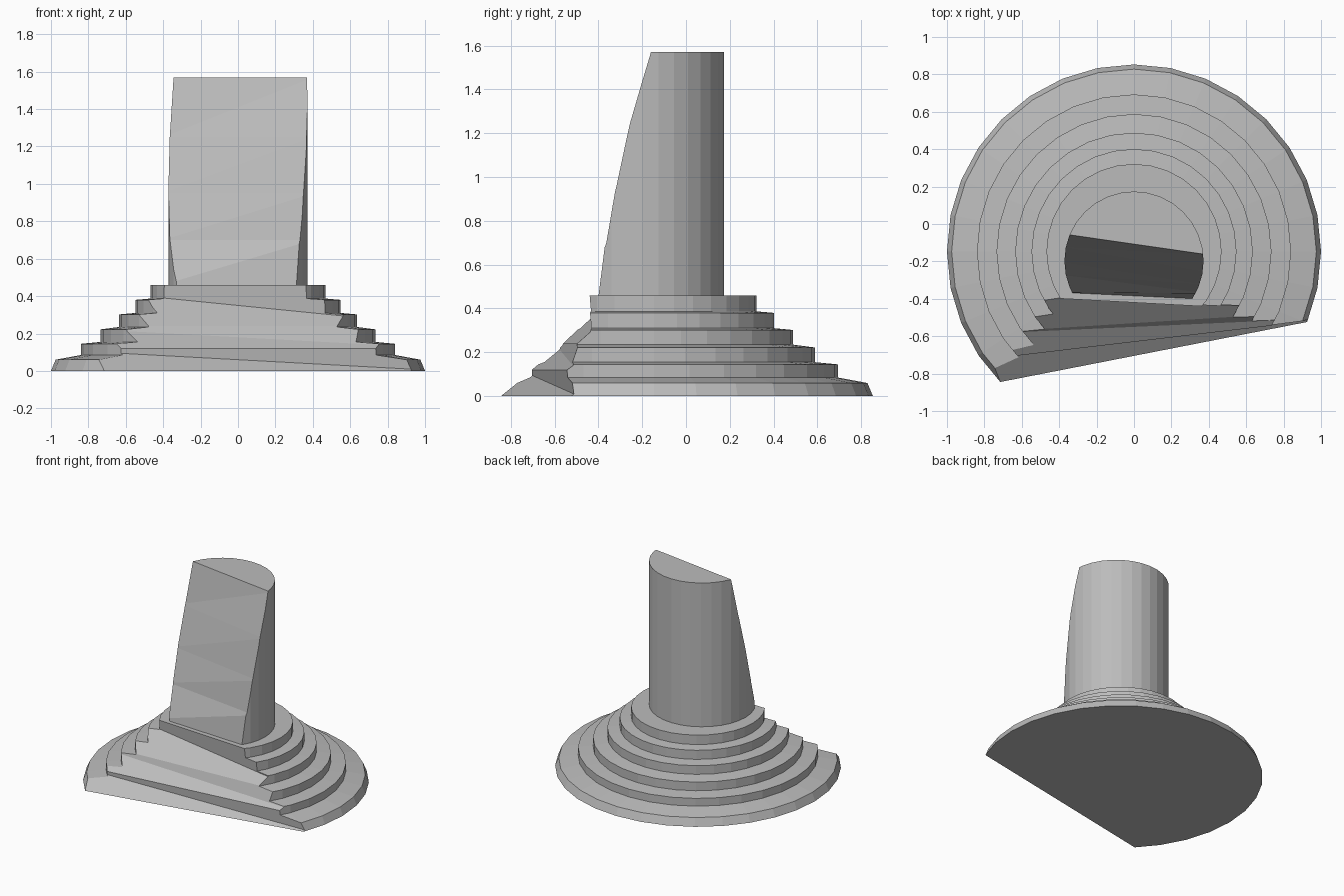
import bpy, bmesh
from math import sin, cos, pi

SIDES = 32

old = bpy.data.objects.get("Cube")
if old:
    bpy.data.objects.remove(old, do_unlink=True)

grey = bpy.data.materials.new("stone grey")
grey.use_nodes = True
tone = (0.5, 0.5, 0.5, 1)
grey.diffuse_color = tone
grey.node_tree.nodes["Principled BSDF"].inputs["Base Color"].default_value = tone


def make_object(name, bm):
    bmesh.ops.recalc_face_normals(bm, faces=bm.faces)
    mesh = bpy.data.meshes.new(name)
    bm.to_mesh(mesh)
    bm.free()
    mesh.materials.append(grey)
    obj = bpy.data.objects.new(name, mesh)
    bpy.context.collection.objects.link(obj)
    return obj


def loft(bm, rings):
    """Join equal closed rings of points into a capped solid."""
    rows = [[bm.verts.new(p) for p in ring] for ring in rings]
    n = len(rows[0])
    for low, high in zip(rows, rows[1:]):
        for i in range(n):
            j = (i + 1) % n
            bm.faces.new((low[i], low[j], high[j], high[i]))
    bm.faces.new(rows[0][::-1])
    bm.faces.new(rows[-1])


def lathe(name, profile, centre_y):
    bm = bmesh.new()
    angles = [2 * pi * i / SIDES for i in range(SIDES)]
    loft(bm, [[(r * cos(a), centre_y + r * sin(a), z) for a in angles]
              for r, z in profile])
    return make_object(name, bm)


def slice_front(obj, rows, half):
    """Cut away everything ahead of a twisted sheet: rows of z, y left, y right."""
    bm = bmesh.new()
    loft(bm, [[(-half, -3, z), (half, -3, z), (half, yr, z), (-half, yl, z)]
              for z, yl, yr in rows])
    bmesh.ops.triangulate(bm, faces=bm.faces)
    cutter = make_object("front_cutter", bm)
    cutter.hide_render = True
    mod = obj.modifiers.new("front cut", 'BOOLEAN')
    mod.operation = 'DIFFERENCE'
    mod.solver = 'EXACT'
    mod.object = cutter
    bpy.context.view_layer.objects.active = obj
    bpy.ops.object.modifier_apply(modifier=mod.name)
    bpy.data.objects.remove(cutter, do_unlink=True)


# Stepped round base, each tread sloping gently outward
steps = [(1.0, 0), (0.975, 0.06), (0.84, 0.085), (0.84, 0.145),
         (0.735, 0.155), (0.735, 0.222), (0.635, 0.235), (0.635, 0.302),
         (0.548, 0.31), (0.548, 0.38), (0.468, 0.387), (0.468, 0.46)]
base = lathe("stepped_base", steps, -0.147)
slice_front(base, [(-0.1, -0.99, -0.45), (0, -0.92, -0.49), (0.12, -0.76, -0.5),
                   (0.24, -0.6, -0.46), (0.46, -0.36, -0.48), (0.6, -0.22, -0.48)], 1.1)

# Round column with a leaning, slightly twisted front face
column = lathe("column", [(0.372, 0.455), (0.372, 1.57)], -0.198)
slice_front(column, [(0.4, -0.385, -0.41), (0.46, -0.365, -0.403), (0.7, -0.27, -0.372),
                     (0.95, -0.2, -0.327), (1.25, -0.12, -0.26),
                     (1.57, -0.05, -0.165), (1.7, -0.02, -0.125)], 0.4)
